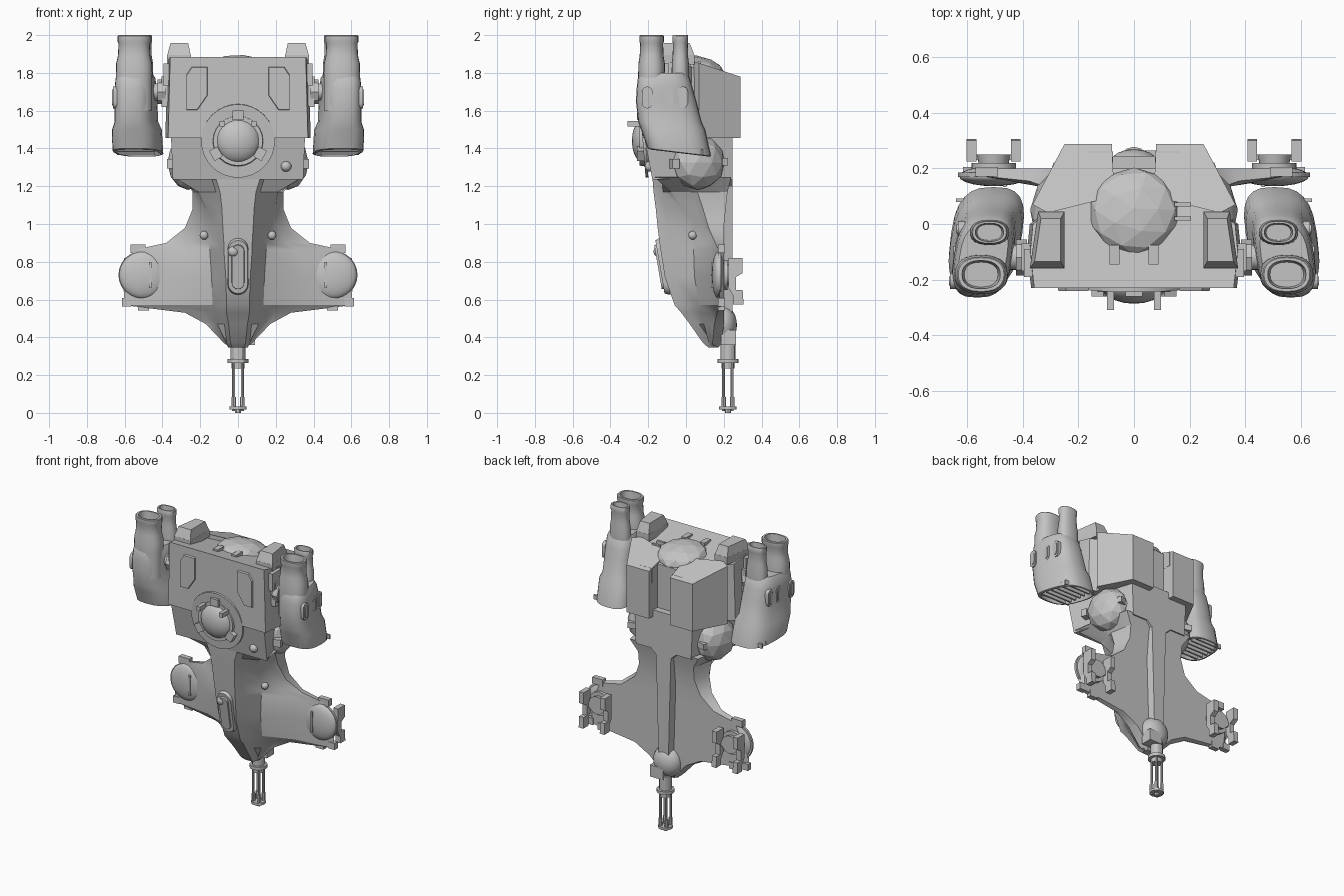
import bpy, bmesh
from math import pi, cos, sin, copysign
from mathutils import Matrix, Vector, Euler

old = bpy.data.objects.get("Cube")
if old:
    bpy.data.objects.remove(old, do_unlink=True)

grey = bpy.data.materials.new("hull_grey")
grey.use_nodes = True
grey.diffuse_color = (0.55, 0.55, 0.55, 1)
grey.node_tree.nodes["Principled BSDF"].inputs["Base Color"].default_value = (0.55, 0.55, 0.55, 1)

smooth = []
FRONT = (pi / 2, 0, 0)        # local z points to the front
SIDE = (pi / 2, 0, pi / 2)    # local x -> y, local y -> z, local z -> x


def finish(name, bm, soft=True):
    bmesh.ops.recalc_face_normals(bm, faces=bm.faces)
    me = bpy.data.meshes.new(name)
    bm.to_mesh(me)
    bm.free()
    me.materials.append(grey)
    ob = bpy.data.objects.new(name, me)
    bpy.context.collection.objects.link(ob)
    if soft:
        smooth.append(ob)


def place(loc, rot=(0, 0, 0)):
    return Matrix.Translation(Vector(loc)) @ Euler(rot).to_matrix().to_4x4()


def loft(name, rings):
    bm = bmesh.new()
    vs = [[bm.verts.new(p) for p in r] for r in rings]
    n = len(vs[0])
    for a, b in zip(vs, vs[1:]):
        for i in range(n):
            bm.faces.new((a[i], a[(i + 1) % n], b[(i + 1) % n], b[i]))
    bm.faces.new(vs[0])
    bm.faces.new(vs[-1])
    finish(name, bm)


def prism(name, pts, depth, loc, rot=(0, 0, 0), taper=1.0):
    m = place(loc, rot)
    mid = Vector((sum(p[0] for p in pts), sum(p[1] for p in pts))) / len(pts)
    top = [mid + (Vector(p) - mid) * taper for p in pts]
    loft(name, [[m @ Vector((p[0], p[1], -depth / 2)) for p in pts],
                [m @ Vector((p[0], p[1], depth / 2)) for p in top]])


def box(name, size, loc, rot=(0, 0, 0)):
    x, y = size[0] / 2, size[1] / 2
    prism(name, [(-x, -y), (x, -y), (x, y), (-x, y)], size[2], loc, rot)


def disc(name, r, depth, loc, rot=(0, 0, 0), taper=1.0, n=24):
    pts = [(r * cos(2 * pi * i / n), r * sin(2 * pi * i / n)) for i in range(n)]
    prism(name, pts, depth, loc, rot, taper)


def stadium(w, h):
    arc = [(w * cos(pi * i / 8), w * sin(pi * i / 8)) for i in range(9)]
    return [(x, y + h - w) for x, y in arc] + [(-x, -y - h + w) for x, y in arc]


def ball(name, loc, scale, rot=(0, 0, 0), detail=3, soft=True):
    bm = bmesh.new()
    bmesh.ops.create_icosphere(bm, subdivisions=detail, radius=1)
    bm.transform(place(loc, rot) @ Matrix.Diagonal((*scale, 1)))
    finish(name, bm, soft)


def oval(z, xc, yc, rx, ry, power, lean=0.0, shear=0.0, n=24):
    ring = []
    for i in range(n):
        c, s = cos(2 * pi * i / n), sin(2 * pi * i / n)
        y = yc + ry * copysign(abs(s) ** power, s)
        x = xc + rx * copysign(abs(c) ** power, c) - lean * (y + .1)
        ring.append((x, y, z - shear * (y - yc)))
    return ring


def mirrored(half):
    return half + [(-x, y, z) for x, y, z in reversed(half)]


# Lower hull: spine ridge, hollow flanks and thin swept wings
# z, spine y, spine half width, flank x, flank y, edge x, edge y, back y
rows = [
    (1.25, -.178, .12, .345, -.17, .29, .05, .24), (1.17, -.172, .095, .21, -.08, .24, .06, .22),
    (1.08, -.16, .085, .17, -.02, .24, .09, .21), (.98, -.15, .08, .16, .015, .28, .12, .2),
    (.90, -.14, .075, .155, .035, .38, .155, .2), (.865, -.135, .075, .15, .04, .54, .172, .2),
    (.72, -.112, .065, .14, .045, .61, .178, .2), (.57, -.06, .06, .135, .07, .6, .178, .2),
    (.53, -.025, .06, .13, .08, .28, .165, .2), (.47, .02, .05, .11, .095, .17, .15, .2),
    (.37, .09, .04, .06, .12, .075, .14, .19), (.345, .12, .03, .035, .14, .04, .15, .17),
]
loft("lower_hull", [mirrored([(w, yf, z), (w + .022, yf + .05, z), (xs, ys, z),
                              (xs + (xo - xs) * .42, ys + (yo - ys) * .68, z),
                              (xo, yo, z), (min(xo, max(xo - .03, .03)), yb, z)])
                    for z, yf, w, xs, ys, xo, yo, yb in rows])

# Mid hull and wider upper hull with a top that falls to the rear
loft("mid_hull", [mirrored([(.345 + d, -.178 - f, z), (.275 + d, .05, z), (.21 + d, .245, z)])
                  for z, d, f in ((1.235, 0, 0), (1.47, .01, .045))])
deck = [(.37, -.23), (.385, -.1), (.375, 0), (.33, .03), (.27, .2)]
loft("upper_hull", [mirrored([(x, y, 1.455) for x, y in deck]),
                    mirrored([(x * .97, y, 1.885 - .2 * (y + .23)) for x, y in deck])])
loft("back_strip", [mirrored([(w, .18, z), (w * .75, .245, z)])
                    for z, w in ((.5, .05), (.8, .06), (1.2, .075), (1.25, .15), (1.5, .15))])

for s in (-1, 1):
    side = "left" if s > 0 else "right"

    # Rear blocks, roof boxes and front panels
    plan = [(.07, .1), (.31, .04), (.365, .07), (.25, .288), (.08, .288)]
    loft(side + "_rear_block", [[(s * x, y, 1.455) for x, y in plan],
                                [(s * x, y, 1.875 - .33 * y) for x, y in plan]])
    roof = [(s * .25, -.16), (s * .375, -.16), (s * .345, .045), (s * .25, .045)]
    prism(side + "_roof_box", roof, .05, (0, 0, 1.87))
    prism(side + "_roof_cap", roof, .065, (0, 0, 1.925), taper=.75)
    panel = [(.16, 1.835), (.16, 1.68), (.215, 1.6), (.275, 1.6), (.275, 1.79), (.245, 1.835)]
    prism(side + "_front_panel", [(s * x, z) for x, z in panel], .018, (0, -.232, 0), FRONT, .94)
    box(side + "_shoulder_block", (.07, .1, .12), (s * .36, -.14, 1.79))

    # Side dome with front and back clips
    turn = (0, 0, s * .3)
    ball(side + "_side_dome", (s * .265, .065, 1.325), (.105, .145, .145), turn, 2, False)
    box(side + "_front_clip", (.05, .04, .05), (s * .345, -.06, 1.32), turn)
    box(side + "_back_clip", (.05, .03, .04), (s * .27, .2, 1.33), turn)

    # Wing lens, rim blocks and flank stud
    wx = s * .505
    disc(side + "_lens_rim", .128, .016, (wx, .177, .73), FRONT)
    ball(side + "_wing_lens", (wx, .172, .73), (.125, .036, .125))
    box(side + "_lens_slit", (.012, .01, .14), (s * .465, .138, .73))
    for x, z, w in ((.53, .87, .08), (.59, .585, .05), (.5, .565, .06)):
        box(side + "_rim_block", (w, .035, .045), (s * x, .188, z))
    ball(side + "_flank_stud", (s * .18, .035, .94), (.023, .023, .023))

    # Rear wing guns on a wheel
    disc(side + "_gun_wheel", .08, .02, (wx, .21, .73), FRONT)
    disc(side + "_gun_hub", .06, .05, (wx, .225, .73), FRONT, .85)
    box(side + "_gun_bar", (.16, .02, .035), (wx, .24, .72))
    clamp = [(.225, .66), (.225, .82), (.3, .82), (.3, .74), (.265, .72), (.265, .65),
             (.3, .65), (.305, .575), (.25, .575), (.25, .62)]
    for x in (.425, .585):
        prism(side + "_gun_bracket", clamp, .035, (s * x, 0, 0), SIDE)

    # Engine pod: boxy leaning body, recessed intake and two pipes
    px, lean = s * .54, s * .15
    body = [(1.42, .1, .14, -.03), (1.375, .115, .155, -.03), (1.38, .128, .168, -.035),
            (1.5, .125, .17, -.068), (1.54, .108, .168, -.085), (1.65, .107, .16, -.105),
            (1.72, .105, .148, -.113), (1.77, .1, .138, -.117), (1.8, .085, .12, -.12)]
    loft(side + "_pod", [oval(z, px, yc, rx, ry, .7, lean, .12 if z < 1.45 else 0)
                         for z, rx, ry, yc in body])
    for i in range(6):
        box(side + "_intake_slat", (.2, .012, .03), (px, -.14 + i * .045, 1.405 - i * .005))
    for name, x, y, rx, ry in (("front_pipe", .55, -.182, .084, .062),
                               ("rear_pipe", .52, -.03, .062, .04)):
        prof = [(1.6, 1.15), (1.78, 1.15), (1.85, 1.13), (1.89, 1.02), (1.955, .98), (1.965, 1.04),
                (1.995, 1.04), (2.0, .98), (2.0, .82), (1.93, .72)]
        loft(side + "_" + name, [oval(z, s * x, y, rx * k, ry * k, .85) for z, k in prof])
    for y in (-.205, -.095, -.018):
        port = (s * (.633 - .15 * (y + .1)), y, 1.67)
        prism(side + "_pod_port", stadium(.028, .058), .025, port, SIDE)
        prism(side + "_port_core", stadium(.016, .042), .035, port, SIDE)

    # Pod mount
    disc(side + "_pod_axle", .045, .14, (s * .41, -.12, 1.7), SIDE)
    disc(side + "_axle_collar", .065, .04, (s * .405, -.12, 1.7), SIDE, n=8)
    box(side + "_pod_foot", (.04, .1, .16), (s * .385, -.12, 1.7))

    # Prongs beside the domes
    box(side + "_turret_prong", (.025, .1, .03), (s * .085, -.26, 1.53))
    box(side + "_roof_prong", (.035, .07, .03), (s * .07, -.11, 1.865))
    box(side + "_rear_ledge", (.09, .06, .1), (s * .12, .23, 1.74))

# Roof dome
ball("roof_dome", (0, .045, 1.825), (.165, .16, .068), (-.15, 0, 0), 2, False)
for y in (.02, .07):
    box("roof_dome_clip", (.06, .015, .03), (.175, y, 1.845))

# Front turret
disc("turret_plate", .195, .015, (0, -.222, 1.44), (pi / 2 + .08, 0, 0), n=32)
disc("turret_collar", .138, .05, (0, -.22, 1.44), FRONT, .95)
ball("turret_dome", (0, -.215, 1.44), (.122, .072, .122))
for a in (pi / 2, pi * 7 / 6, pi * 11 / 6):
    box("turret_clamp", (.05, .05, .06), (.135 * cos(a), -.235, 1.44 + .135 * sin(a)),
        (0, -a, 0))
ball("front_stud", (.255, -.19, 1.305), (.028, .028, .028))

# Spine capsule
tilt = (pi / 2 + .17, 0, 0)
prism("spine_frame", stadium(.056, .155), .03, (0, -.123, .775), tilt, .92)
prism("spine_capsule", stadium(.036, .13), .045, (0, -.126, .775), tilt, .9)
ball("spine_stud", (-.025, -.15, .855), (.028, .022, .028))

# Nose gun turret and barrels
gy = .222
ball("nose_turret", (0, .195, .465), (.1, .075, .105))
box("nose_block", (.1, .08, .08), (.04, .225, .4))
disc("barrel_socket", .04, .1, (0, gy, .33), n=12)
for name, r, z, h in (("barrel_ring", .056, .275, .022), ("barrel_collar", .035, .25, .03),
                      ("muzzle_ring", .046, .026, .016), ("muzzle_hub", .015, .015, .03)):
    disc(name, r, h, (0, gy, z), n=12)
for k in range(4):
    a = pi / 4 + k * pi / 2
    x, y = .032 * cos(a), gy + .032 * sin(a)
    disc("barrel", .008, .27, (x, y, .145), n=8)
    disc("barrel_tip", .012, .05, (x, y, .06), n=8)

# Smooth shading with sharp edges kept
bpy.ops.object.select_all(action="DESELECT")
for ob in smooth:
    ob.select_set(True)
bpy.context.view_layer.objects.active = smooth[0]
bpy.ops.object.shade_smooth_by_angle(angle=pi / 6)
